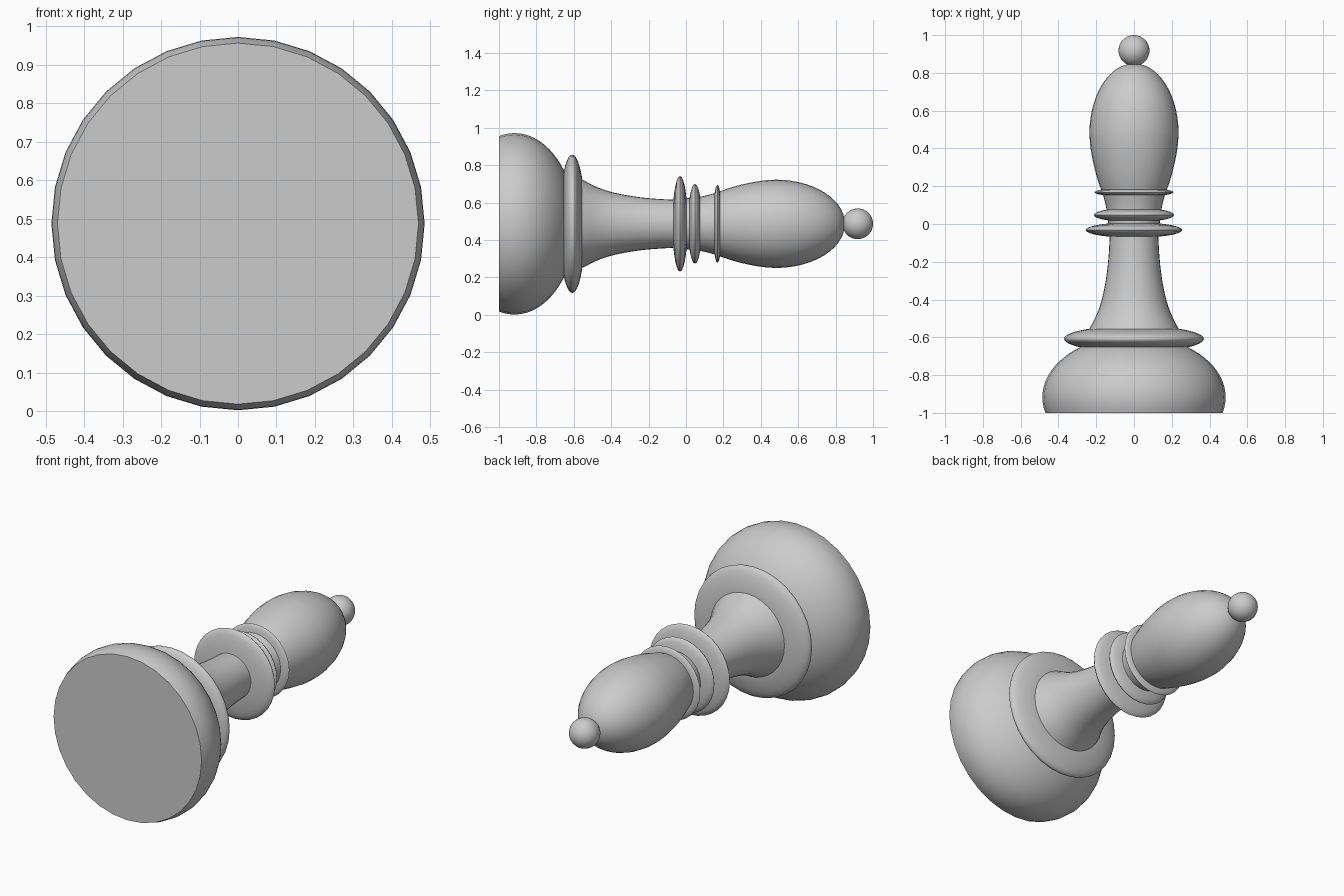
import bpy, bmesh
from math import sin, cos, pi, asin, sqrt, radians

if "Cube" in bpy.data.objects:
    bpy.data.objects.remove(bpy.data.objects["Cube"])

AXIS_Z = 0.487   # height of the horizontal turning axis
SEGS = 32


def lathe(name, profile):
    """Turn (y, radius) points around the horizontal axis, closing both ends."""
    bm = bmesh.new()
    rings = []
    for y, r in profile:
        if r < 1e-4:
            rings.append([bm.verts.new((0, y, AXIS_Z))])
        else:
            rings.append([bm.verts.new((r * sin(2 * pi * i / SEGS), y,
                                        AXIS_Z + r * cos(2 * pi * i / SEGS)))
                          for i in range(SEGS)])
    for a, b in zip(rings, rings[1:]):
        for i in range(SEGS):
            j = (i + 1) % SEGS
            if len(a) == 1:
                bm.faces.new((a[0], b[j], b[i]))
            elif len(b) == 1:
                bm.faces.new((a[i], a[j], b[0]))
            else:
                bm.faces.new((a[i], a[j], b[j], b[i]))
    for ring in (rings[0], rings[-1]):
        if len(ring) > 1:
            bm.faces.new(ring)
    bmesh.ops.recalc_face_normals(bm, faces=bm.faces)
    me = bpy.data.meshes.new(name)
    bm.to_mesh(me)
    bm.free()
    ob = bpy.data.objects.new(name, me)
    bpy.context.collection.objects.link(ob)
    bpy.context.view_layer.objects.active = ob
    bpy.ops.object.select_all(action='DESELECT')
    ob.select_set(True)
    bpy.ops.object.shade_smooth_by_angle(angle=radians(40))
    return ob


def oval(centre, half, radius, y0, y1, n=14):
    """Elliptical profile cut off at y0 and y1."""
    a0 = asin(max(-1, (y0 - centre) / half))
    a1 = asin(min(1, (y1 - centre) / half))
    angles = [a0 + (a1 - a0) * i / n for i in range(n + 1)]
    return [(centre + half * sin(a), radius * cos(a)) for a in angles]


def smooth(points, n=4):
    """Catmull-Rom curve through a few profile points."""
    p = [points[0]] + points + [points[-1]]
    out = []
    for a, b, c, d in zip(p, p[1:], p[2:], p[3:]):
        for i in range(n):
            t = i / n
            out.append(tuple(0.5 * (2 * v + (w - u) * t
                                    + (2 * u - 5 * v + 4 * w - x) * t * t
                                    + (3 * v - u - 3 * w + x) * t ** 3)
                             for u, v, w, x in zip(a, b, c, d)))
    return out + [points[-1]]


# Domed base with a flat foot
lathe("base", oval(-0.917, 0.327, 0.485, -1.0, -0.65))

# Wide collar on top of the base
lathe("base_collar", oval(-0.608, 0.070, 0.37, -0.662, -0.555))

# Flared stem
lathe("stem", smooth([(-0.57, 0.242), (-0.555, 0.236), (-0.46, 0.19),
                      (-0.355, 0.16), (-0.22, 0.139), (-0.075, 0.129),
                      (0.0, 0.129)]))

# Neck inside the rings
lathe("neck", smooth([(-0.01, 0.135), (0.08, 0.146), (0.14, 0.16), (0.2, 0.177)]))

# Three rings: centre, half thickness, radius
for i, (c, h, r) in enumerate([(-0.032, 0.041, 0.256),
                               (0.048, 0.038, 0.213),
                               (0.168, 0.025, 0.208)], 1):
    lathe(f"neck_ring_{i}", oval(c, h, r, c - h, c + h))

# Egg-shaped head
lower = smooth([(0.17, 0.170), (0.25, 0.197), (0.33, 0.217),
                (0.41, 0.231), (0.48, 0.236)])
lathe("head", lower[:-1] + oval(0.48, 0.37, 0.236, 0.48, 0.85))

# Ball finial
lathe("finial_ball", oval(0.918, 0.082, 0.082, 0.836, 1.0, 16))
